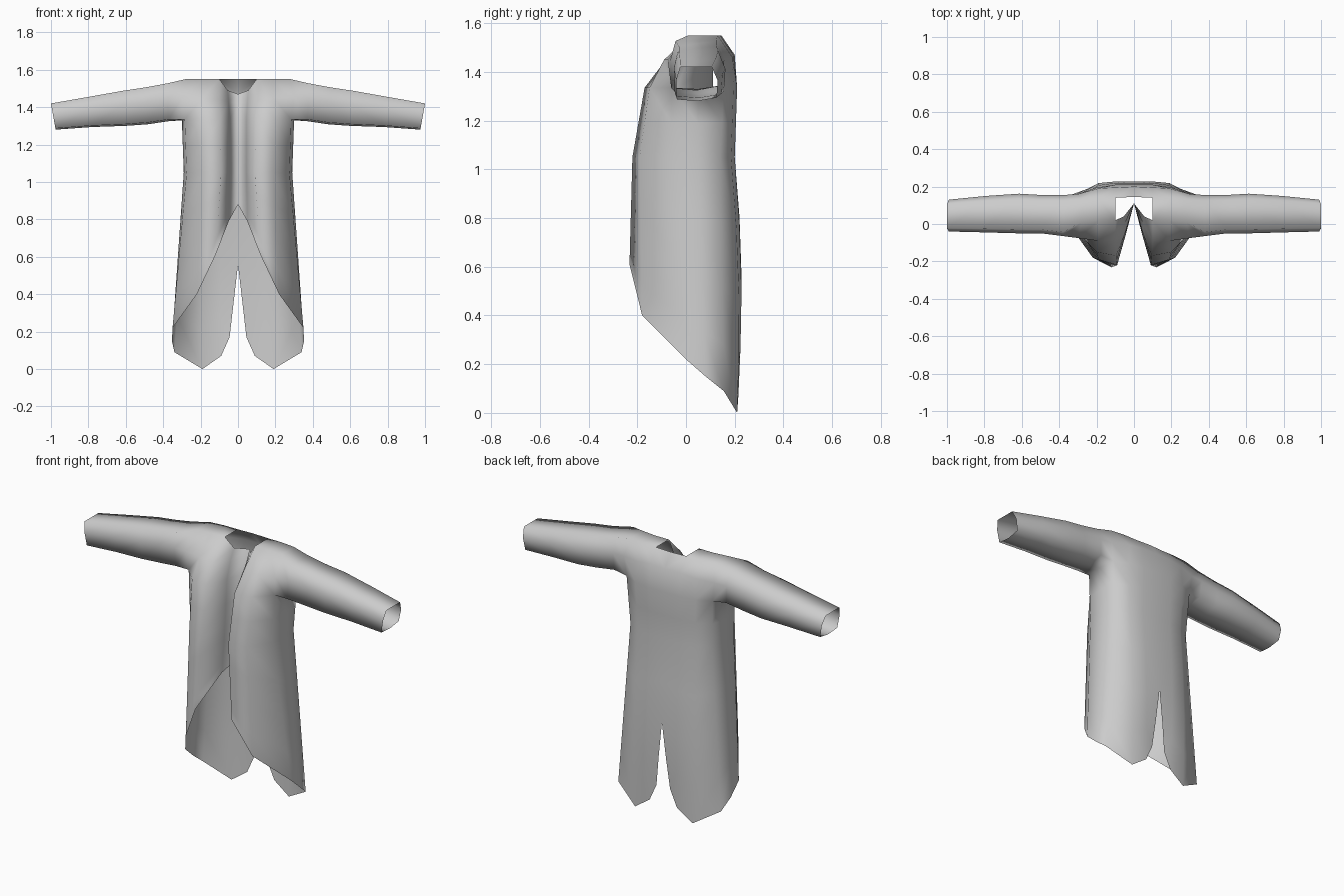
import bpy
import bmesh
import math
from mathutils import Vector

default_cube = bpy.data.objects.get("Cube")
if default_cube:
    bpy.data.objects.remove(default_cube, do_unlink=True)

cloth = bpy.data.materials.new("grey cloth")
cloth.use_nodes = True
cloth.diffuse_color = (0.6, 0.6, 0.6, 1)
cloth.node_tree.nodes["Principled BSDF"].inputs["Base Color"].default_value = cloth.diffuse_color

# Seam lines of the left half, running from the front fold round to the back seam.
# Each holds points from the armpit level, to the waist, to the hem.
SEAMS = {
    "fold":       ((0, .11, 1.335), (0, .11, 1.05), (0, .11, .88)),
    "fold_wall":  ((.045, -.04, 1.335), (.045, -.06, 1.05), (.05, -.08, .79)),
    "crest":      ((.095, -.17, 1.335), (.09, -.22, 1.05), (.12, -.232, .61)),
    "front":      ((.2, -.15, 1.335), (.19, -.19, 1.05), (.22, -.18, .4)),
    "side_front": ((.285, -.06, 1.335), (.275, -.06, 1.05), (.35, 0, .22)),
    "side":       ((.3, .05, 1.33), (.29, .05, 1.05), (.353, .08, .15)),
    "side_back":  ((.285, .155, 1.335), (.27, .14, 1.05), (.34, .155, .09)),
    "back":       ((.2, .195, 1.335), (.19, .185, 1.05), (.19, .21, 0)),
    "back_inner": ((.1, .21, 1.335), (.1, .2, 1.05), (.09, .215, .07)),
    "back_seam":  ((0, .21, 1.335), (0, .2, 1.05), (.045, .215, .17)),
}
# Points above the armpit: neckline or shoulder, then chest.
YOKE = {
    "fold":       ((0, .11, 1.47), (0, .11, 1.42)),
    "fold_wall":  ((.055, .04, 1.49), (.05, 0, 1.43)),
    "crest":      ((.1, .02, 1.55), (.1, -.09, 1.44)),
    "front":      ((.19, .02, 1.55), (.19, -.09, 1.45)),
    "side_front": ((.28, .01, 1.55), (.3, -.075, 1.45)),
    "side_back":  ((.28, .13, 1.55), (.3, .16, 1.45)),
    "back":       ((.19, .14, 1.55), (.19, .19, 1.46)),
    "back_inner": ((.1, .14, 1.55), (.1, .195, 1.47)),
    "back_seam":  ((0, .145, 1.55), (0, .2, 1.47)),
}
SKIRT_STEPS = (.28, .557, .8, 1)
SLIT_START = .557


def skirt_point(name, waist, hem, step):
    """Point between waist and hem, with the back filled out and slit."""
    point = waist.lerp(hem, step)
    if name.startswith("back"):
        point.y += .02 * math.sin(math.pi * step)
    if name == "back_seam":
        point.x = hem.x * max(0, (step - SLIT_START) / (1 - SLIT_START))
    return point


def strip(bm, first, second):
    """Quads between two equally long runs of vertices."""
    for i in range(len(first) - 1):
        bm.faces.new((first[i], first[i + 1], second[i + 1], second[i]))


bm = bmesh.new()

# Body panels below the armpit
lower = {}
for name, points in SEAMS.items():
    armpit, waist, hem = map(Vector, points)
    line = [armpit, armpit.lerp(waist, .5), waist]
    line += [skirt_point(name, waist, hem, step) for step in SKIRT_STEPS]
    lower[name] = [bm.verts.new(p) for p in line]
names = list(SEAMS)
for a, b in zip(names, names[1:]):
    strip(bm, lower[a], lower[b])

# Chest and upper back, leaving the armhole open at the side
upper = {}
for name, points in YOKE.items():
    upper[name] = [bm.verts.new(p) for p in points] + [lower[name][0]]
for group in (names[:5], names[6:]):
    for a, b in zip(group, group[1:]):
        strip(bm, upper[a], upper[b])

# Flat shoulder top between the chest and the upper back
strip(bm, [upper[n][0] for n in ("crest", "front", "side_front")],
      [upper[n][0] for n in ("back_inner", "back", "side_back")])

# Sleeve rings: x, front y, back y, bottom z, top z
RINGS = (
    (.38, -.065, .155, 1.325, 1.527),
    (.5, -.05, .155, 1.308, 1.505),
    (.62, -.05, .162, 1.3, 1.487),
    (.8, -.045, .15, 1.294, 1.455),
    (1, -.04, .13, 1.28, 1.42),
)
OUTLINE = ((.1, 1), (0, .6), (.02, .05), (.5, 0), (.97, .1), (1, .6), (.86, 1))
ring = upper["side_front"] + [lower["side"][0]] + upper["side_back"][::-1]
for x, front, back, bottom, top in RINGS:
    following = []
    for v, w in OUTLINE:
        lean = .025 * (1 - w) * x
        following.append(bm.verts.new((x - lean, front + v * (back - front),
                                       bottom + w * (top - bottom))))
    strip(bm, ring + ring[:1], following + following[:1])
    ring = following

bmesh.ops.recalc_face_normals(bm, faces=bm.faces)
# Make the sheet face outward, judged by the middle of the back
back_face = max(bm.faces, key=lambda f: f.calc_center_median().y)
if back_face.normal.y < 0:
    bmesh.ops.reverse_faces(bm, faces=bm.faces)

mesh = bpy.data.meshes.new("coat")
bm.to_mesh(mesh)
bm.free()
mesh.materials.append(cloth)
coat = bpy.data.objects.new("coat", mesh)
bpy.context.collection.objects.link(coat)

# The right half mirrors the left
mirror = coat.modifiers.new("mirror", "MIRROR")
mirror.use_axis[0] = True
mirror.merge_threshold = .002
for polygon in mesh.polygons:
    polygon.use_smooth = True
